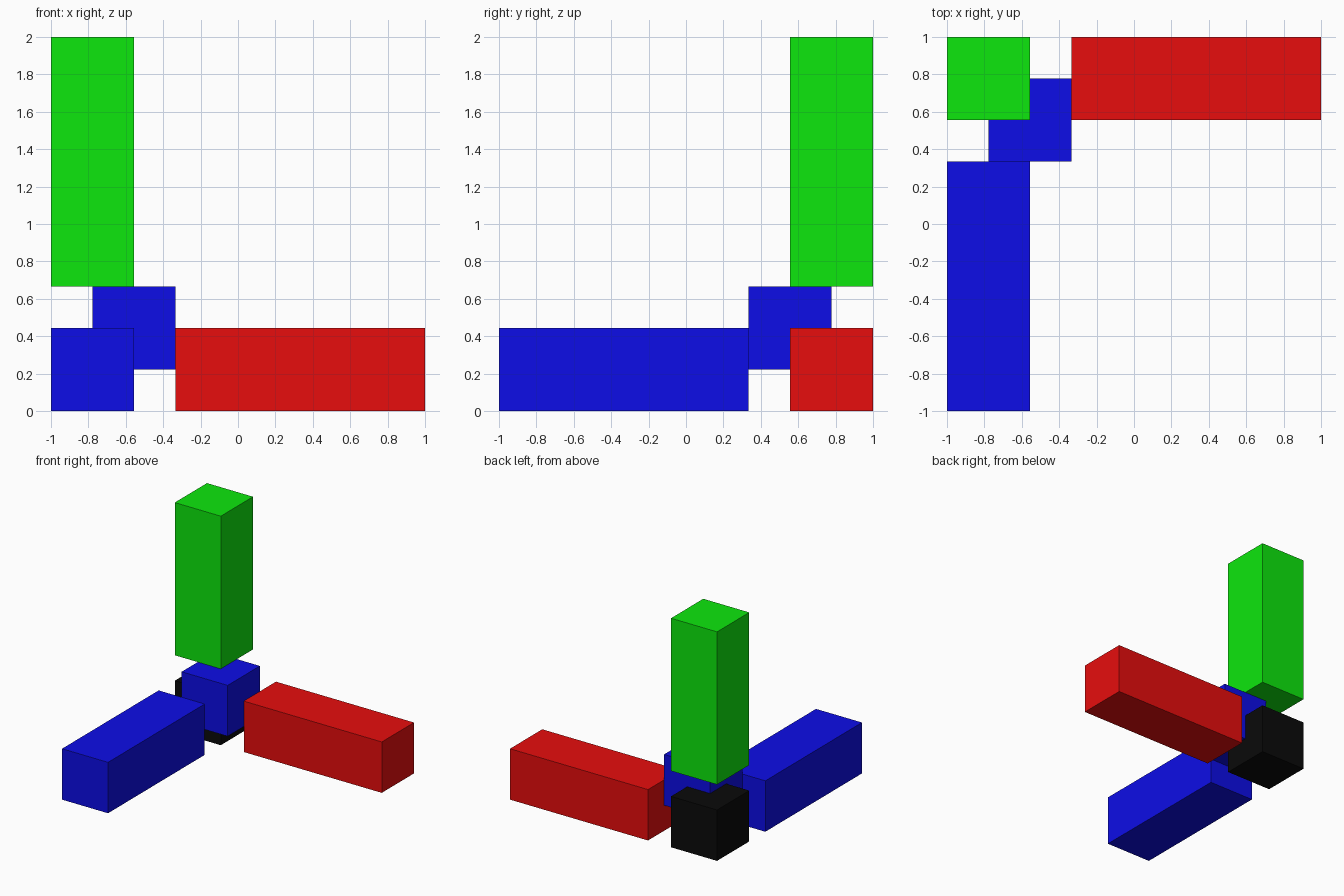
import bpy

if "Cube" in bpy.data.objects:
    bpy.data.objects.remove(bpy.data.objects["Cube"])

U = 2 / 9          # grid step: each bar is 2 steps thick
BAR, LONG = 2 * U, 6 * U


def material(name, rgb):
    mat = bpy.data.materials.new(name)
    mat.diffuse_color = (*rgb, 1)
    mat.use_nodes = True
    mat.node_tree.nodes["Principled BSDF"].inputs["Base Color"].default_value = mat.diffuse_color
    return mat


def box(name, corner, size, mat):
    """Box from its lowest corner and its size."""
    centre = [c + s / 2 for c, s in zip(corner, size)]
    bpy.ops.mesh.primitive_cube_add(size=1, location=centre)
    ob = bpy.context.object
    ob.name = name
    ob.scale = size
    bpy.ops.object.transform_apply(location=False, rotation=False, scale=True)
    ob.data.materials.append(mat)


red = material("red", (0.8, 0.004, 0.004))
green = material("green", (0.004, 0.8, 0.004))
blue = material("blue", (0.004, 0.004, 0.8))
black = material("black", (0.003, 0.003, 0.003))

# Corner cube that the three axis bars line up with
box("corner_cube", (-1, 1 - BAR, 0), (BAR, BAR, BAR), black)

# Axis bars, each one step clear of the corner cube
box("x_axis_bar", (-1 + 3 * U, 1 - BAR, 0), (LONG, BAR, BAR), red)
box("y_axis_bar", (-1, -1, 0), (BAR, LONG, BAR), blue)
box("z_axis_bar", (-1, 1 - BAR, 3 * U), (BAR, BAR, LONG), green)

# Inner cube, shifted one step along every axis
box("inner_cube", (-1 + U, 1 - 3 * U, U), (BAR, BAR, BAR), blue)
